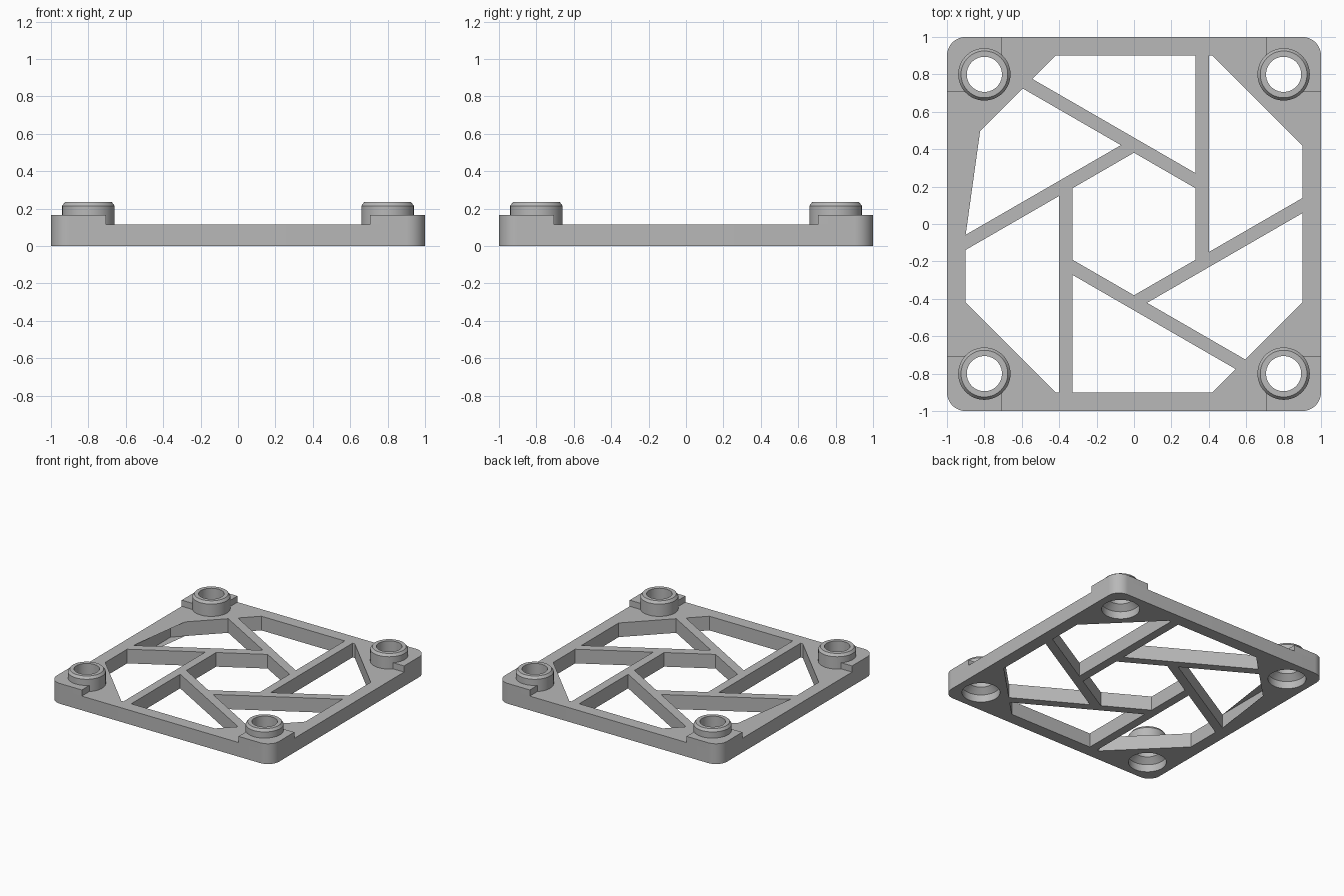
import bpy, bmesh, math
from mathutils import Matrix, Vector

cube = bpy.data.objects.get("Cube")
if cube:
    bpy.data.objects.remove(cube, do_unlink=True)

PLATE_H, BLOCK_H, BOSS_H = 0.115, 0.165, 0.235
HOLE_POS, BOSS_R, BORE_R = 0.8, 0.14, 0.094
HEX_IN, HEX_OUT = 0.33, 0.40       # inner and outer distance of each rib
CORNER_R, BLOCK_EDGE = 0.1, 0.705

grey = bpy.data.materials.new("plain grey")
grey.use_nodes = True
colour = (0.48, 0.48, 0.48, 1)
grey.diffuse_color = colour
grey.node_tree.nodes["Principled BSDF"].inputs["Base Color"].default_value = colour


def arc(cx, cy, r, start, end, n):
    """Points on an arc, angles in degrees, both ends included."""
    angles = [math.radians(start + (end - start) * i / n) for i in range(n + 1)]
    return [Vector((cx + r * math.cos(a), cy + r * math.sin(a))) for a in angles]


def clip(poly, normal, limit):
    """Keep the part of a convex polygon where p . normal <= limit."""
    out = []
    for p, q in zip(poly, poly[1:] + poly[:1]):
        dp, dq = p.dot(normal) - limit, q.dot(normal) - limit
        if dp <= 0:
            out.append(p)
        if dp * dq < 0:
            out.append(p.lerp(q, dp / (dp - dq)))
    return out


def finish(obj):
    """Weld, fix normals, colour and shade a mesh object."""
    bm = bmesh.new()
    bm.from_mesh(obj.data)
    bmesh.ops.remove_doubles(bm, verts=bm.verts, dist=0.0001)
    bmesh.ops.recalc_face_normals(bm, faces=bm.faces)
    bm.to_mesh(obj.data)
    bm.free()
    obj.data.materials.clear()
    obj.data.materials.append(grey)
    bpy.ops.object.select_all(action='DESELECT')
    obj.select_set(True)
    bpy.context.view_layer.objects.active = obj
    bpy.ops.object.shade_smooth_by_angle(angle=math.radians(30))


def extrude_outline(name, loops, z0, z1):
    """Solid from an outer loop and any hole loops."""
    curve = bpy.data.curves.new(name, 'CURVE')
    curve.dimensions, curve.fill_mode = '2D', 'BOTH'
    curve.extrude = (z1 - z0) / 2
    for loop in loops:
        spline = curve.splines.new('POLY')
        spline.points.add(len(loop) - 1)
        for point, p in zip(spline.points, loop):
            point.co = (p.x, p.y, 0, 1)
        spline.use_cyclic_u = True
    obj = bpy.data.objects.new(name, curve)
    bpy.context.collection.objects.link(obj)
    bpy.ops.object.select_all(action='DESELECT')
    obj.select_set(True)
    bpy.context.view_layer.objects.active = obj
    bpy.ops.object.convert(target='MESH')
    obj = bpy.context.view_layer.objects.active
    obj.data.transform(Matrix.Translation((0, 0, (z0 + z1) / 2)))
    finish(obj)
    return obj


def lathe(name, profile, x, y, n=64):
    """Ring made by turning a closed (radius, height) profile."""
    bm = bmesh.new()
    rings = []
    for i in range(n):
        a = 2 * math.pi * i / n
        rings.append([bm.verts.new((x + r * math.cos(a), y + r * math.sin(a), z))
                      for r, z in profile])
    m = len(profile)
    for i in range(n):
        a, b = rings[i], rings[(i + 1) % n]
        for j in range(m):
            k = (j + 1) % m
            bm.faces.new((a[j], b[j], b[k], a[k]))
    mesh = bpy.data.meshes.new(name)
    bm.to_mesh(mesh)
    bm.free()
    obj = bpy.data.objects.new(name, mesh)
    bpy.context.collection.objects.link(obj)
    finish(obj)


corners = {"back_left": (1, 1), "back_right": (-1, 1),
           "front_right": (-1, -1), "front_left": (1, -1)}

# Outer rounded square
outline = []
for i, (sx, sy) in enumerate(corners.values()):
    c = 1 - CORNER_R
    outline += arc(sx * c, sy * c, CORNER_R, 90 * i, 90 * i + 90, 12)

# Eight-sided window, split by six ribs into a pinwheel
window = [Vector(p) for p in ((.9, -.42), (.9, .42), (.42, .9), (-.42, .9),
                              (-.9, .42), (-.9, -.42), (-.42, -.9), (.42, -.9))]
normals = [Vector((math.cos(i * math.pi / 3), math.sin(i * math.pi / 3))) for i in range(6)]
gaps = [clip(clip(window, -normals[i], -HEX_OUT), normals[i - 1], HEX_IN) for i in range(6)]
centre = window
for normal in normals:
    centre = clip(centre, normal, HEX_IN)

# Corner sockets through the plate
sockets = [arc(sx * HOLE_POS, sy * HOLE_POS, BOSS_R, 0, 360, 64)[:-1]
           for sx, sy in corners.values()]
extrude_outline("ribbed_plate", [outline] + gaps + [centre] + sockets, 0, PLATE_H)

# Raised corner blocks, each wrapped around its boss
wrap_r = 0.12
wrap = math.degrees(math.acos((BLOCK_EDGE - HOLE_POS) / wrap_r))
block = [Vector((1, BLOCK_EDGE))]
block += arc(1 - CORNER_R, 1 - CORNER_R, CORNER_R, 0, 90, 12)
block += [Vector((BLOCK_EDGE, 1))]
block += arc(HOLE_POS, HOLE_POS, wrap_r, wrap, 90 - wrap, 24)

# Hollow bosses with a chamfered rim and a tapered socket below
boss = [(BOSS_R, 0.06), (BOSS_R, 0.215), (0.125, BOSS_H), (BORE_R, BOSS_H), (BORE_R, 0.1)]

for name, (sx, sy) in corners.items():
    loop = [Vector((sx * p.x, sy * p.y)) for p in block]
    extrude_outline(name + "_block", [loop], PLATE_H, BLOCK_H)
    lathe(name + "_boss", boss, sx * HOLE_POS, sy * HOLE_POS)
